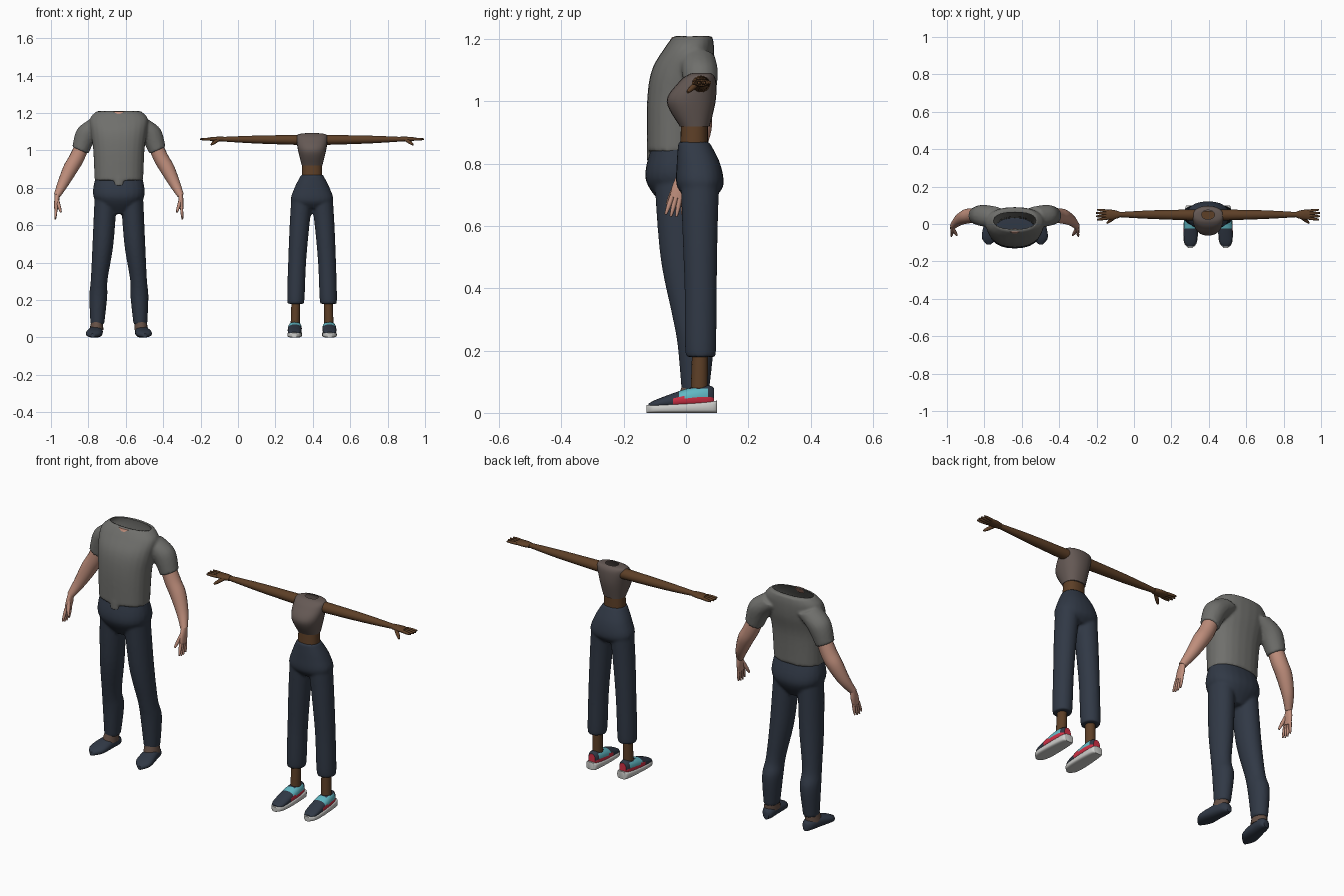
import bpy, bmesh, math
from mathutils import Vector

if "Cube" in bpy.data.objects:
    bpy.data.objects.remove(bpy.data.objects["Cube"])

UP, SIDE, DEPTH = Vector((0, 0, 1)), Vector((1, 0, 0)), Vector((0, 1, 0))
SIDES = {"left": 1, "right": -1}
MAN, WOMAN = -.637, .396


def material(name, *rgb):
    mat = bpy.data.materials.new(name)
    mat.use_nodes = True
    mat.diffuse_color = (*rgb, 1)
    mat.node_tree.nodes["Principled BSDF"].inputs["Base Color"].default_value = (*rgb, 1)
    return mat


grey = material("shirt grey", .16, .16, .15)
navy = material("trouser navy", .03, .04, .06)
peach = material("light skin", .52, .27, .2)
brown = material("dark skin", .11, .05, .02)
taupe = material("top taupe", .13, .1, .09)
ankle_brown = material("ankle brown", .13, .08, .06)
white = material("sole white", .6, .6, .58)
cyan = material("shoe cyan", .12, .48, .55)
red = material("shoe red", .65, .03, .06)


def spline(a, b, c, d, t):
    """Smooth curve from b to c."""
    return b + t/2 * (c - a + t*(2*a - 5*b + 4*c - d + t*(3*(b - c) + d - a)))


def loft(bm, rings, centre, side=1, normal=UP, sides=24, power=2, steps=6, open_end=False):
    """Skin smoothly through rings of x, y, z and two radii; side mirrors x about centre."""
    last = len(rings) - 1
    dense = []
    for i in range(last):
        around = [rings[min(max(i + k, 0), last)] for k in (-1, 0, 1, 2)]
        dense += [[spline(*values, j/steps) for values in zip(*around)] for j in range(steps)]
    dense.append(rings[last])
    turn = UP.rotation_difference(normal if normal.z >= 0 else -normal)
    loops = []
    for x, y, z, across, along in dense:
        loop = []
        for k in range(sides):
            c, s = math.cos(math.tau*k/sides), math.sin(math.tau*k/sides)
            p = turn @ Vector((math.copysign(abs(c)**(2/power), c)*across,
                               math.copysign(abs(s)**(2/power), s)*along, 0))
            loop.append(bm.verts.new((centre + side*(x + p.x), y + p.y, z + p.z)))
        loops.append(loop)
    for low, high in zip(loops, loops[1:]):
        for k in range(sides):
            bm.faces.new((low[k - 1], low[k], high[k], high[k - 1]))
    bm.faces.new(loops[0])
    if not open_end:
        bm.faces.new(loops[-1])


def body(bm, centre, levels, **options):
    """Upright form from levels of height, front, back and half width."""
    rings = [(0, (front + back)/2, z, half, (back - front)/2) for z, front, back, half in levels]
    loft(bm, rings, centre, power=2.3, **options)


def limb(bm, centre, side, points, normal=None, deep=1, sides=16):
    """Round form along points of x, y, z and radius."""
    if normal is None:
        normal = (Vector(points[-1][:3]) - Vector(points[0][:3])).normalized()
    loft(bm, [(x, y, z, r, r*deep) for x, y, z, r in points], centre, side, normal, sides)


def hand(bm, centre, side, wrist, reach, thumb):
    """Flat palm, four fanned fingers and a thumb."""
    palm = [(*(wrist + reach*t), thick, wide)
            for t, thick, wide in ((-.05, .013, .017), (.25, .013, .026), (.55, .01, .026))]
    loft(bm, palm, centre, side, reach.normalized())
    for k in (-1.5, -.5, .5, 1.5):
        base = wrist + reach*.5 + DEPTH*k*.013
        tip = wrist + reach*(1.02 - .05*abs(k)) + DEPTH*k*.018
        limb(bm, centre, side, [(*base, .008), (*base.lerp(tip, .6), .007), (*tip, .004)], sides=8)
    root = wrist + reach*.15 - DEPTH*.012
    tip = wrist + thumb
    limb(bm, centre, side, [(*root, .01), (*root.lerp(tip, .6), .009), (*tip, .005)], sides=8)


def foot(bm, centre, side, heel_x, toe_x, base, stations, power=2.3):
    """Shoe form from stations of y, half width and top, flat on its base."""
    start, end = stations[0][0], stations[-1][0]
    rings = []
    for y, half, top in stations:
        x = heel_x + (toe_x - heel_x)*(y - start)/(end - start)
        rings.append((x, y, (top + base)/2, half, (top - base)/2))
    loft(bm, rings, centre, side, DEPTH, power=power)


def make(name, bm, *mats, rule=None, fuse=False):
    """Finish a part; fuse blends overlapping forms into one soft skin."""
    bmesh.ops.recalc_face_normals(bm, faces=bm.faces)
    if rule:
        for face in bm.faces:
            face.material_index = rule(face.calc_center_median())
    mesh = bpy.data.meshes.new(name)
    bm.to_mesh(mesh)
    bm.free()
    part = bpy.data.objects.new(name, mesh)
    bpy.context.collection.objects.link(part)
    for mat in mats:
        mesh.materials.append(mat)
    bpy.ops.object.select_all(action='DESELECT')
    part.select_set(True)
    bpy.context.view_layer.objects.active = part
    if fuse:
        remesh = part.modifiers.new("fuse", 'REMESH')
        remesh.mode, remesh.voxel_size, remesh.use_smooth_shade = 'VOXEL', .007, True
        part.modifiers.new("soften", 'SMOOTH').iterations = 4
        for modifier in ("fuse", "soften"):
            bpy.ops.object.modifier_apply(modifier=modifier)
    else:
        bpy.ops.object.shade_smooth_by_angle(angle=math.radians(50))
    return part


def trousers(name, centre, pelvis, leg, deep):
    bm = bmesh.new()
    body(bm, centre, pelvis)
    for side in SIDES.values():
        limb(bm, centre, side, leg, UP, deep, sides=24)
    make(name, bm, navy, fuse=True)


# Man: trousers
trousers("man_trousers", MAN,
         [(.86, -.11, .04, .125), (.75, -.13, .07, .135), (.66, -.07, .02, .05)],
         [(.07, -.03, .75, .06), (.085, -.015, .5, .056), (.105, .01, .31, .045),
          (.11, .03, .22, .048), (.115, .03, .07, .037)], deep=1.2)

# Man: shirt with sleeves and a front flap, hollowed through the open neck
shirt_levels = [(.84, -.125, .055, .13), (1, -.125, .065, .137), (1.1, -.11, .085, .15),
                (1.17, -.07, .09, .155), (1.21, -.04, .085, .118)]
bm = bmesh.new()
body(bm, MAN, shirt_levels)
body(bm, MAN, [(.86, -.126, -.1, .03), (.81, -.126, -.1, .025)])
for side in SIDES.values():
    limb(bm, MAN, side, [(.1, .035, 1.145, .058), (.17, .045, 1.09, .058), (.207, .045, 1, .047)],
         Vector((-.4, 0, .9)).normalized())
shirt = make("man_shirt", bm, grey, fuse=True)
inset = .025
bm = bmesh.new()
body(bm, MAN, [(z*1.13 - .14, front + inset, back - inset, half - inset)
               for z, front, back, half in shirt_levels])
cutter = make("neck_cutter", bm, grey)
cutter.hide_render = True
hollow = shirt.modifiers.new("hollow", 'BOOLEAN')
hollow.object, hollow.solver = cutter, 'EXACT'
bpy.context.view_layer.objects.active = shirt
bpy.ops.object.modifier_apply(modifier="hollow")
bpy.data.objects.remove(cutter)

# Man: bare skin at the collar
bm = bmesh.new()
body(bm, MAN, [(1.18, -.06, -.04, .02), (1.207, -.045, -.025, .03)])
make("man_collar_skin", bm, peach)

# Woman: trousers, bare waist and cropped top with an open neck
trousers("woman_trousers", WOMAN,
         [(.87, -.025, .075, .058), (.8, -.03, .11, .094), (.73, -.03, .12, .113), (.69, 0, .09, .06)],
         [(.052, .045, .76, .058), (.067, .045, .6, .053), (.08, .047, .4, .048),
          (.087, .047, .2, .046), (.087, .05, .18, .036)], deep=1.08)
bm = bmesh.new()
body(bm, WOMAN, [(.84, -.02, .07, .055), (.94, -.015, .07, .052)])
make("woman_waist", bm, brown)
bm = bmesh.new()
body(bm, WOMAN, [(.92, -.02, .076, .055), (1, -.062, .095, .075), (1.06, -.025, .097, .083),
                 (1.085, .005, .088, .075), (1.092, .026, .074, .034)], open_end=True)
make("woman_top", bm, taupe)


def panels(spot):
    """Red low heel band, cyan flank, navy elsewhere."""
    if spot.y > -.035 and spot.z < .05:
        return 2
    return int(-.02 < spot.y < .07 and spot.z < .078)


for name, side in SIDES.items():
    # Man: arm and hand
    bm = bmesh.new()
    limb(bm, MAN, side, [(.19, .045, 1.04, .038), (.225, .045, .96, .04), (.26, .04, .9, .039),
                         (.3, .02, .82, .029), (.33, -.01, .76, .018)])
    hand(bm, MAN, side, Vector((.33, -.01, .76)), Vector((.01, -.03, -.13)), Vector((-.02, -.05, -.09)))
    make(f"man_{name}_arm", bm, peach)

    # Man: ankle and soft shoe
    bm = bmesh.new()
    limb(bm, MAN, side, [(.115, .03, .1, .03), (.12, .02, .04, .037)], UP, 1.3)
    make(f"man_{name}_ankle", bm, ankle_brown)
    bm = bmesh.new()
    foot(bm, MAN, side, .115, .14, 0, [(.08, .015, .04), (.06, .03, .055), (.01, .038, .06),
                                       (-.07, .042, .04), (-.11, .01, .02)])
    make(f"man_{name}_shoe", bm, navy)

    # Woman: arm and hand
    bm = bmesh.new()
    limb(bm, WOMAN, side, [(.06, .048, 1.056, .027), (.3, .05, 1.058, .021), (.48, .05, 1.06, .012)],
         deep=1.1)
    hand(bm, WOMAN, side, Vector((.48, .05, 1.06)), SIDE*.12, Vector((.06, -.045, -.03)))
    make(f"woman_{name}_arm", bm, brown)

    # Woman: ankle and trainer
    bm = bmesh.new()
    limb(bm, WOMAN, side, [(.087, .045, .2, .023), (.09, .042, .06, .025)], UP, 1.1)
    make(f"woman_{name}_ankle", bm, brown)
    bm = bmesh.new()
    foot(bm, WOMAN, side, .09, .095, .015, [(.09, .02, .08), (.07, .03, .088), (.01, .037, .08),
                                            (-.09, .034, .045), (-.12, .015, .03)])
    make(f"woman_{name}_trainer", bm, navy, cyan, red, rule=panels)
    bm = bmesh.new()
    foot(bm, WOMAN, side, .09, .095, 0, [(.1, .015, .04), (.085, .032, .038), (-.03, .039, .03),
                                         (-.1, .034, .027), (-.127, .012, .025)], power=4)
    make(f"woman_{name}_sole", bm, white)
